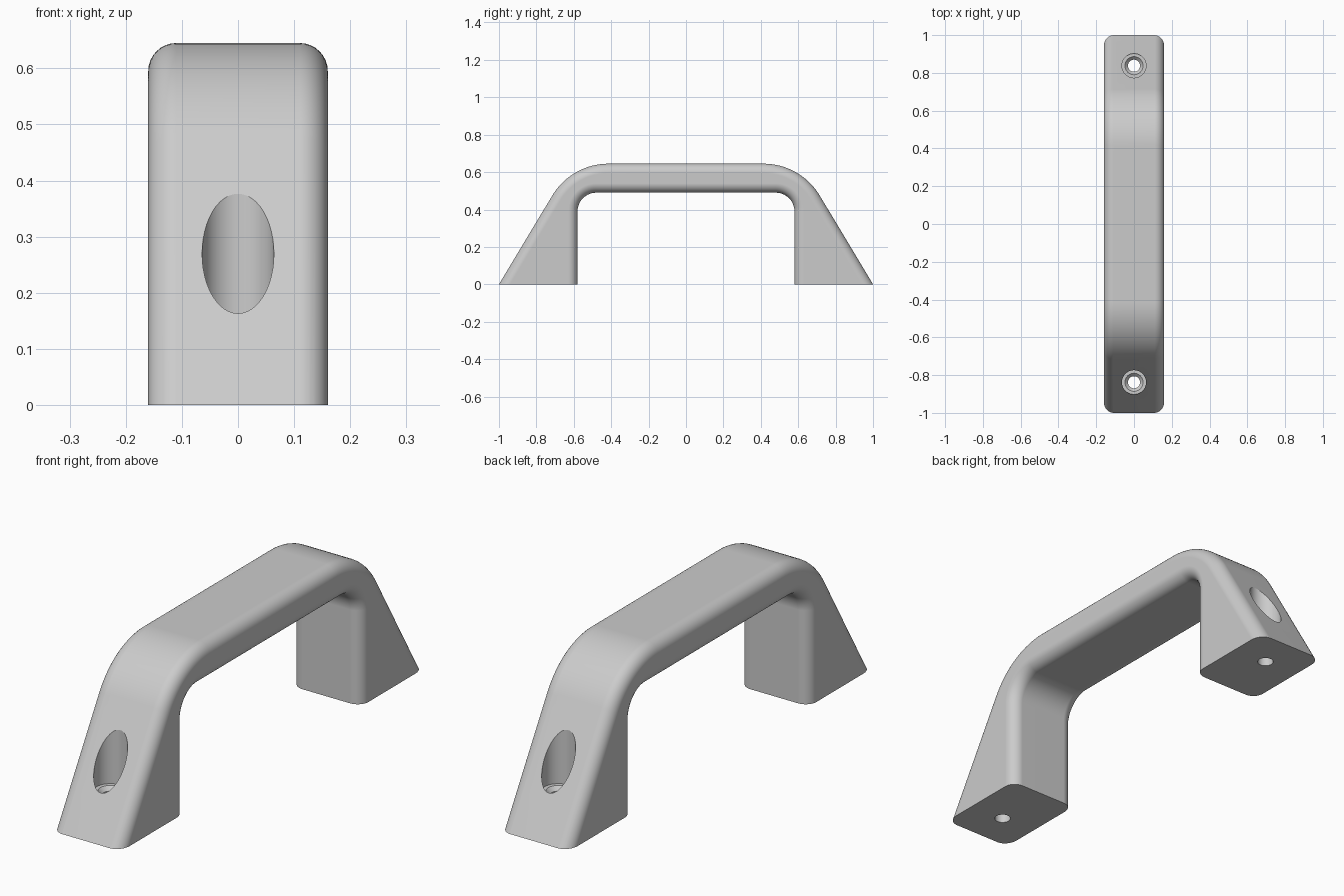
import bpy, math
from mathutils import Vector

cube = bpy.data.objects.get("Cube")
if cube:
    bpy.data.objects.remove(cube, do_unlink=True)

HALF_W, HEIGHT, CEILING, INNER_Y = 0.16, 0.645, 0.49, 0.58
SLOPE, HOLE_Y, EDGE_R, DROP = 1.665, 0.838, 0.05, 0.25


def add_object(name, verts, faces):
    mesh = bpy.data.meshes.new(name)
    mesh.from_pydata(verts, [], faces)
    obj = bpy.data.objects.new(name, mesh)
    bpy.context.scene.collection.objects.link(obj)
    return obj


def fillet(before, corner, after, radius, steps):
    """Points of an arc rounding a 2D corner."""
    a = (Vector(before) - Vector(corner)).normalized()
    b = (Vector(after) - Vector(corner)).normalized()
    half = a.angle(b) / 2
    centre = Vector(corner) + (a + b).normalized() * radius / math.sin(half)
    start = Vector(corner) + a * radius / math.tan(half) - centre
    end = Vector(corner) + b * radius / math.tan(half) - centre
    turn = start.angle(end)
    return [centre + (start * math.sin(turn * (1 - i / steps))
                      + end * math.sin(turn * i / steps)) / math.sin(turn)
            for i in range(steps + 1)]


def prism(name, outline, x0, x1):
    """Extrude a (y, z) outline along x."""
    n = len(outline)
    verts = [(x, p[0], p[1]) for x in (x0, x1) for p in outline]
    sides = [(i, (i + 1) % n, (i + 1) % n + n, i + n) for i in range(n)]
    return add_object(name, verts,
                      sides + [tuple(reversed(range(n))), tuple(range(n, 2 * n))])


def lathe(name, profile, y, sides=48):
    """Closed solid turned about a vertical axis from (radius, z) rings."""
    verts = [(r * math.cos(t), y + r * math.sin(t), z) for r, z in profile
             for t in (2 * math.pi * i / sides for i in range(sides))]
    faces = [(k * sides + i, k * sides + (i + 1) % sides,
              (k + 1) * sides + (i + 1) % sides, (k + 1) * sides + i)
             for k in range(len(profile) - 1) for i in range(sides)]
    top = (len(profile) - 1) * sides
    faces += [tuple(reversed(range(sides))), tuple(range(top, top + sides))]
    return add_object(name, verts, faces)


# Handle outline: half of it, then mirrored (legs run below the floor, trimmed later)
foot = (-1 - DROP / SLOPE, -DROP)
outer = fillet(foot, (-1 + HEIGHT / SLOPE, HEIGHT), (0, HEIGHT), 0.35, 20)
inner = fillet((0, CEILING), (-INNER_Y, CEILING), (-INNER_Y, 0), 0.1, 14)
left_half = inner + [Vector((-INNER_Y, -DROP)), Vector(foot)] + outer
right_half = [Vector((-p[0], p[1])) for p in reversed(left_half)]
outline = left_half + right_half
handle = prism("pull_handle", list(reversed(outline)), -HALF_W, HALF_W)

# Rounded long edges
bevel = handle.modifiers.new("rounded_edges", "BEVEL")
bevel.width, bevel.segments = EDGE_R, 8
bevel.limit_method, bevel.angle_limit = "ANGLE", math.radians(40)
bevel.use_clamp_overlap = False

# Flat feet and the stepped, countersunk screw holes
cutters = [prism("floor_cutter", [(-2, -1), (2, -1), (2, 0), (-2, 0)], -1, 1)]
hole = [(0.032, -0.1), (0.032, 0.132), (0.048, 0.148), (0.064, 0.148), (0.064, 0.8)]
for name, side in (("front", -1), ("back", 1)):
    cutters.append(lathe(name + "_hole_cutter", hole, side * HOLE_Y))
for cutter in cutters:
    cutter.hide_render = True
    cut = handle.modifiers.new(cutter.name, "BOOLEAN")
    cut.operation, cut.solver, cut.object = "DIFFERENCE", "EXACT", cutter

# Apply the cuts and drop the cutters
graph = bpy.context.evaluated_depsgraph_get()
final_mesh = bpy.data.meshes.new_from_object(handle.evaluated_get(graph))
handle.modifiers.clear()
handle.data = final_mesh
for cutter in cutters:
    bpy.data.objects.remove(cutter, do_unlink=True)

# Grey finish
grey = bpy.data.materials.new("light_grey")
grey.use_nodes = True
colour = (0.6, 0.6, 0.6, 1)
grey.diffuse_color = colour
grey.node_tree.nodes["Principled BSDF"].inputs["Base Color"].default_value = colour
handle.data.materials.clear()
handle.data.materials.append(grey)

# Smooth shading with crisp flats
bpy.ops.object.select_all(action="DESELECT")
handle.select_set(True)
bpy.context.view_layer.objects.active = handle
bpy.ops.object.shade_smooth_by_angle(angle=math.radians(30))
weighted = handle.modifiers.new("flat_face_normals", "WEIGHTED_NORMAL")
weighted.keep_sharp = True
